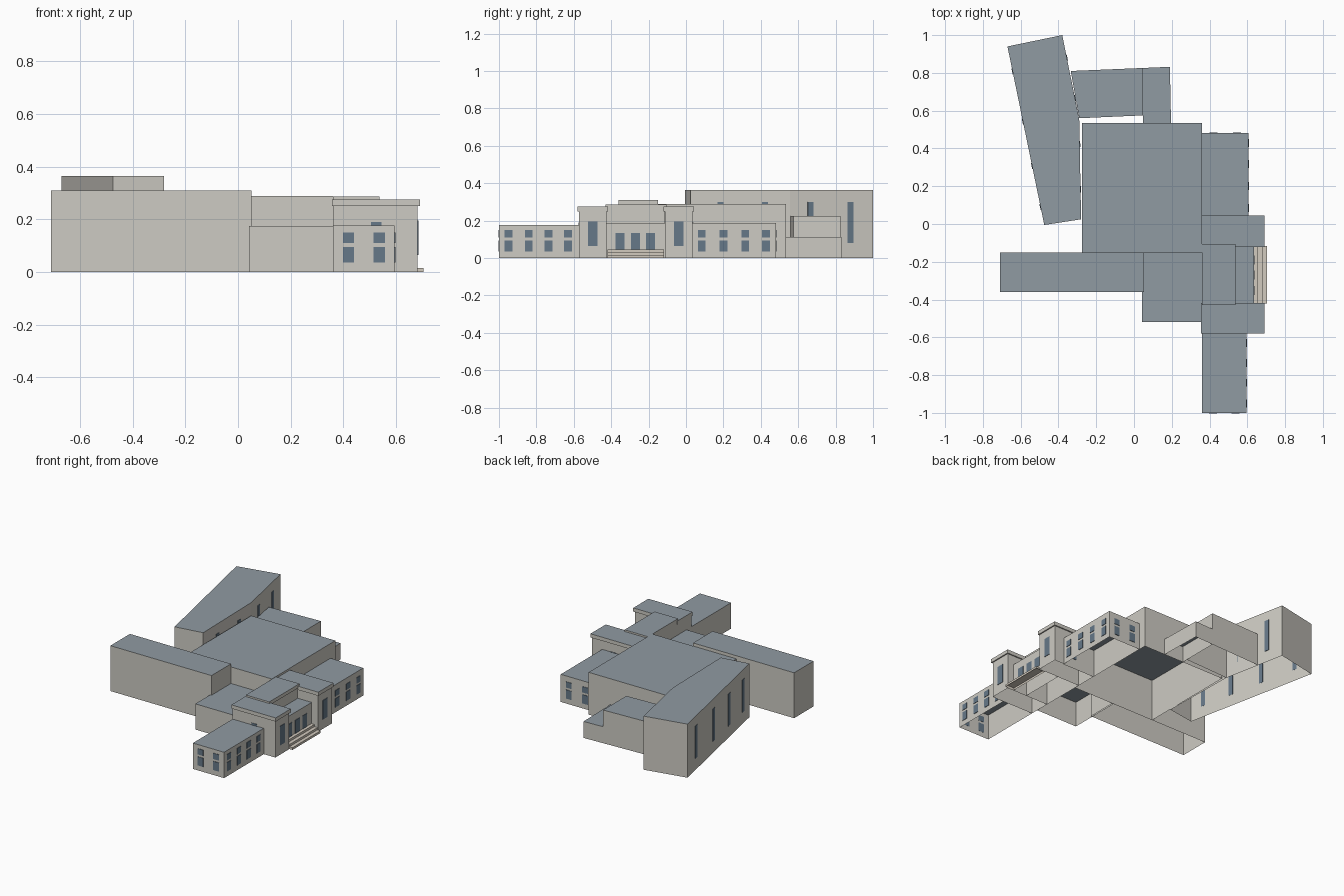
import bpy
import bmesh
from mathutils import Vector

cube = bpy.data.objects.get("Cube")
if cube:
    bpy.data.objects.remove(cube, do_unlink=True)


def material(name, rgb):
    mat = bpy.data.materials.new(name)
    mat.use_nodes = True
    color = (*[c ** 2.2 for c in rgb], 1)
    mat.diffuse_color = color
    mat.node_tree.nodes["Principled BSDF"].inputs["Base Color"].default_value = color
    return mat


WALL = material("pale_stone", (0.80, 0.79, 0.76))
ROOF = material("slate_roof", (0.56, 0.60, 0.63))
GLASS = material("blue_grey_glass", (0.40, 0.47, 0.53))
STEP = material("warm_step_stone", (0.82, 0.79, 0.74))


def prism(name, outline, z0, z1, side=WALL, top=ROOF, floor=False):
    """Extrude a counter-clockwise outline; the underside is left open unless asked for."""
    bm = bmesh.new()
    low = [bm.verts.new((x, y, z0)) for x, y in outline]
    high = [bm.verts.new((x, y, z1)) for x, y in outline]
    n = len(outline)
    for i in range(n):
        j = (i + 1) % n
        bm.faces.new((low[i], low[j], high[j], high[i]))
    bm.faces.new(high).material_index = 1
    if floor:
        bm.faces.new(low[::-1])
    mesh = bpy.data.meshes.new(name)
    bm.to_mesh(mesh)
    bm.free()
    mesh.materials.append(side)
    mesh.materials.append(top)
    obj = bpy.data.objects.new(name, mesh)
    bpy.context.collection.objects.link(obj)
    return obj


def rect(x0, x1, y0, y1):
    return [(x0, y0), (x1, y0), (x1, y1), (x0, y1)]


def block(name, x0, x1, y0, y1, z1, z0=0, **kw):
    return prism(name, rect(x0, x1, y0, y1), z0, z1, **kw)


def window(name, a, b, t, width, z0, z1):
    """Thin glass plate at fraction t of the wall a-b, on its right-hand (outer) side."""
    a, b = Vector(a), Vector(b)
    d = (b - a).normalized()
    out = Vector((d.y, -d.x)) * 0.003
    mid = a.lerp(b, t)
    p, q = mid - d * width / 2, mid + d * width / 2
    prism(name, [p + out, q + out, q - out / 3, p - out / 3], z0, z1, GLASS, GLASS, True)


def office_windows(name, a, b, fractions):
    for t in fractions:
        window(name + "_lower_window", a, b, t, 0.042, 0.035, 0.095)
        window(name + "_upper_window", a, b, t, 0.042, 0.11, 0.15)


# Large plain volumes
block("main_hall", -0.275, 0.36, -0.15, 0.535, 0.288)
block("long_west_wing", -0.71, 0.052, -0.36, -0.15, 0.309)
block("low_south_block", 0.042, 0.36, -0.52, -0.145, 0.175)

# Northern link blocks
prism("north_link", [(-0.29, 0.56), (0.047, 0.575), (0.047, 0.826), (-0.335, 0.81)], 0, 0.226)
prism("north_annex", [(0.047, 0.535), (0.196, 0.535), (0.19, 0.832), (0.047, 0.826)], 0, 0.112)

# Angled wing with tall slit windows
angled = [(-0.475, -0.005), (-0.28, 0.025), (-0.29, 0.555), (-0.38, 1.0), (-0.67, 0.94)]
prism("angled_wing", angled, 0, 0.365)
for t in (0.14, 0.42, 0.67, 0.9):
    window("west_slit_window", angled[4], angled[0], t, 0.032, 0.08, 0.30)
for t in (0.25, 0.73):
    window("east_slit_window", angled[2], angled[3], t, 0.032, 0.08, 0.30)
for t in (0.3, 0.75):
    window("east_slit_window", angled[1], angled[2], t, 0.032, 0.08, 0.30)

# Office wings on both sides of the entrance
block("south_office_wing", 0.36, 0.595, -1.0, -0.57, 0.176)
block("north_office_wing", 0.36, 0.607, 0.03, 0.482, 0.188)
office_windows("south_wing_east", (0.595, -1.0), (0.595, -0.58), (0.12, 0.38, 0.63, 0.88))
office_windows("south_wing_end", (0.36, -1.0), (0.595, -1.0), (0.25, 0.75))
office_windows("north_wing_east", (0.607, 0.035), (0.607, 0.482), (0.11, 0.37, 0.63, 0.88))
office_windows("north_wing_end", (0.607, 0.482), (0.36, 0.482), (0.25, 0.75))

# Entrance towers with overhanging caps
for side, y0, y1 in (("south", -0.572, -0.425), ("north", -0.113, 0.036)):
    mid = (y0 + y1) / 2
    block(side + "_tower", 0.36, 0.682, y0, y1, 0.25)
    block(side + "_tower_cap", 0.356, 0.69, y0 - 0.008, y1 + 0.008, 0.275, 0.25, floor=True)
    window(side + "_tower_front_window", (0.682, y0), (0.682, y1), 0.5, 0.05, 0.065, 0.195)
window("south_tower_side_window", (0.36, -0.572), (0.682, -0.572), 0.51, 0.04, 0.065, 0.19)
window("north_tower_side_window", (0.682, 0.036), (0.36, 0.036), 0.49, 0.04, 0.065, 0.19)

# Entrance: upper block behind, lower front with three tall windows
block("entrance_upper_block", 0.36, 0.53, -0.424, -0.114, 0.262)
block("entrance_upper_cap", 0.36, 0.537, -0.43, -0.105, 0.286, 0.262, floor=True)
block("entrance_front", 0.36, 0.635, -0.425, -0.113, 0.188)
for y in (-0.352, -0.27, -0.19):
    window("entrance_window", (0.635, y - 0.1), (0.635, y + 0.1), 0.5, 0.048, 0.045, 0.135)

# Entrance steps
for i in range(3):
    block("entrance_step", 0.635, 0.705 - 0.024 * i, -0.42, -0.117, 0.015 * (i + 1),
          0.015 * i, side=STEP, top=STEP)
